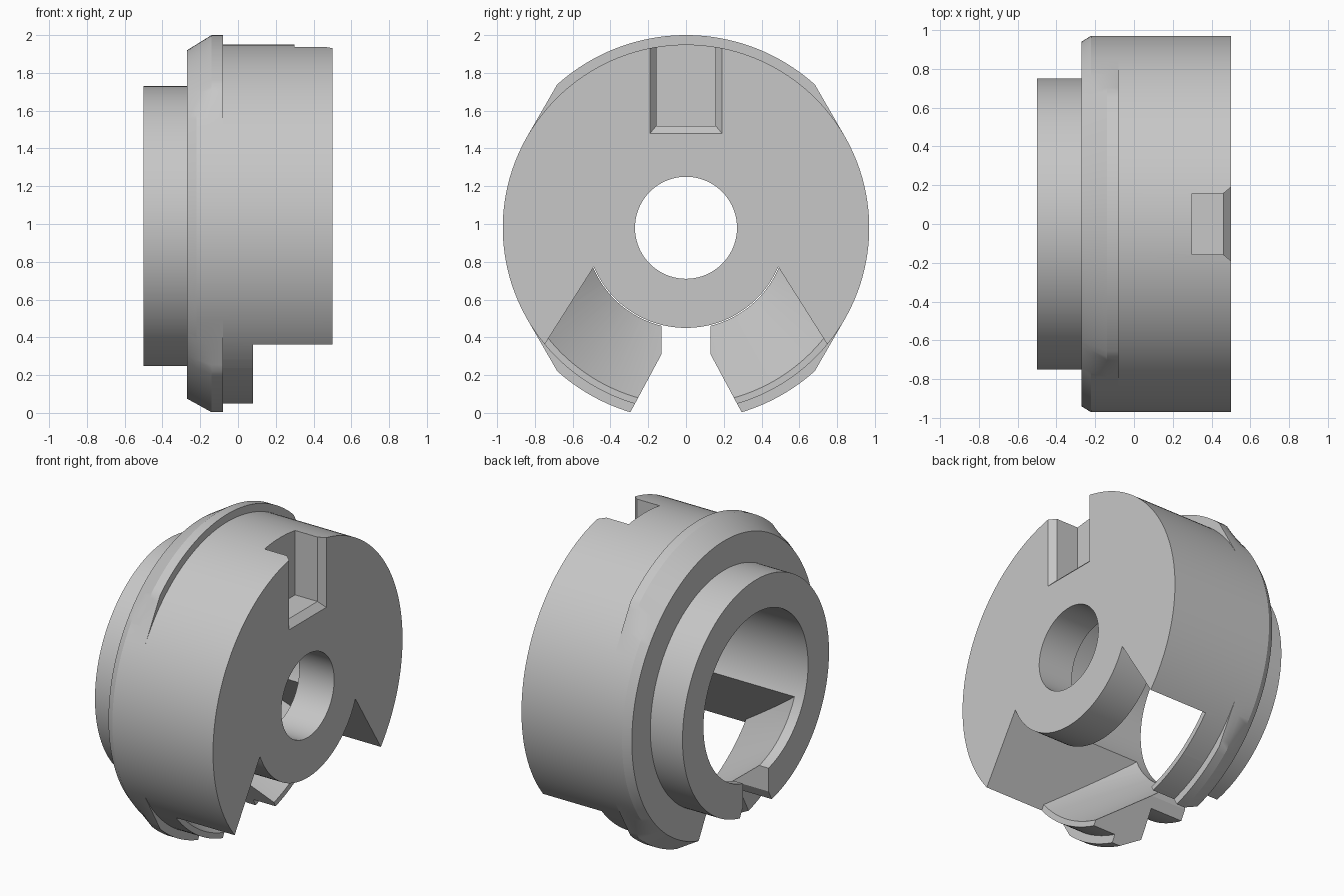
import bpy, bmesh, math

cube = bpy.data.objects.get("Cube")
if cube:
    bpy.data.objects.remove(cube, do_unlink=True)

AXIS_Z = 0.98   # height of the turning axis, which runs along x
BODY_R = 0.97
SEGMENTS = 180

steel = bpy.data.materials.new("plain_grey")
steel.use_nodes = True
grey = (0.57, 0.57, 0.57, 1)
steel.diffuse_color = grey
steel.node_tree.nodes["Principled BSDF"].inputs["Base Color"].default_value = grey


def loft(name, rings, loop=False):
    """Skin a list of equal rings of points, capped or closed on itself."""
    bm = bmesh.new()
    rows = [[bm.verts.new(p) for p in ring] for ring in rings]
    pairs = list(zip(rows, rows[1:]))
    if loop:
        pairs.append((rows[-1], rows[0]))
    else:
        bm.faces.new(rows[0])
        bm.faces.new(rows[-1])
    for a, b in pairs:
        for i in range(len(a)):
            j = (i + 1) % len(a)
            bm.faces.new((a[i], a[j], b[j], b[i]))
    bmesh.ops.remove_doubles(bm, verts=bm.verts, dist=1e-5)
    bmesh.ops.recalc_face_normals(bm, faces=bm.faces)
    mesh = bpy.data.meshes.new(name)
    bm.to_mesh(mesh)
    bm.free()
    mesh.materials.append(steel)
    obj = bpy.data.objects.new(name, mesh)
    bpy.context.collection.objects.link(obj)
    return obj


def side_limit(angle):
    """Radius left by the four flats that blend the flange into the body."""
    fold = math.atan2(abs(math.sin(angle)), abs(math.cos(angle)))
    return BODY_R / max(0.1, math.cos(max(0, fold - math.radians(30))))


def revolve(name, profile, loop=False, flats=False):
    rings = []
    for x, r in profile:
        ring = []
        for i in range(SEGMENTS):
            t = math.tau * i / SEGMENTS
            radius = min(r, side_limit(t)) if flats else r
            ring.append((x, radius * math.cos(t), AXIS_Z + radius * math.sin(t)))
        rings.append(ring)
    return loft(name, rings, loop)


def prism(name, outline, x0, x1):
    return loft(name, [[(x, y, z) for y, z in outline] for x in (x0, x1)])


def boolean(target, tool, operation="DIFFERENCE"):
    mod = target.modifiers.new(tool.name, "BOOLEAN")
    mod.operation, mod.object, mod.solver = operation, tool, "EXACT"
    bpy.context.view_layer.objects.active = target
    bpy.ops.object.modifier_apply(modifier=mod.name)
    bpy.data.objects.remove(tool, do_unlink=True)


def mirrored(half):
    return half + [(-y, z) for y, z in reversed(half)]


# Turned body with spigot and tapered flange
hub = revolve("flanged_hub", [(-0.5, 0.75), (-0.27, 0.75), (-0.27, 0.94),
                              (-0.221, BODY_R), (-0.14, 1.02), (-0.08, 1.02),
                              (-0.08, BODY_R), (0.5, BODY_R)], flats=True)

# Stepped bore
boolean(hub, revolve("bore_cutter", [(-0.6, 0.535), (0.25, 0.535)]))
boolean(hub, revolve("hole_cutter", [(-0.6, 0.27), (0.6, 0.27)]))

# Lower relief: a conical floor bounded by two slanted walls
relief = revolve("relief_cutter", [(-0.44, 0.53), (0.08, 0.935), (0.08, 1.2),
                                   (0.6, 1.2), (0.6, 0.53)], loop=True)
wedge = prism("wedge_cutter", mirrored([(0.484, 0.78), (1.13, -0.24)]), -0.7, 0.7)
boolean(relief, wedge, "INTERSECT")
boolean(hub, relief)

# Flared slot through the bottom of spigot and flange
boolean(hub, prism("slot_cutter", mirrored([(0.13, 0.6), (0.13, 0.31), (0.35, -0.1)]),
                   -0.6, 0.2))

# Key notch with a chamfered mouth
sections = [(0.3, 0.157, 1.52), (0.46, 0.157, 1.52), (0.52, 0.207, 1.46)]
boolean(hub, loft("notch_cutter", [[(x, y, z) for y, z in mirrored([(w, 2.2), (w, low)])]
                                   for x, w, low in sections]))

bpy.ops.object.select_all(action="DESELECT")
hub.select_set(True)
bpy.context.view_layer.objects.active = hub
bpy.ops.object.shade_smooth_by_angle(angle=math.radians(25))
